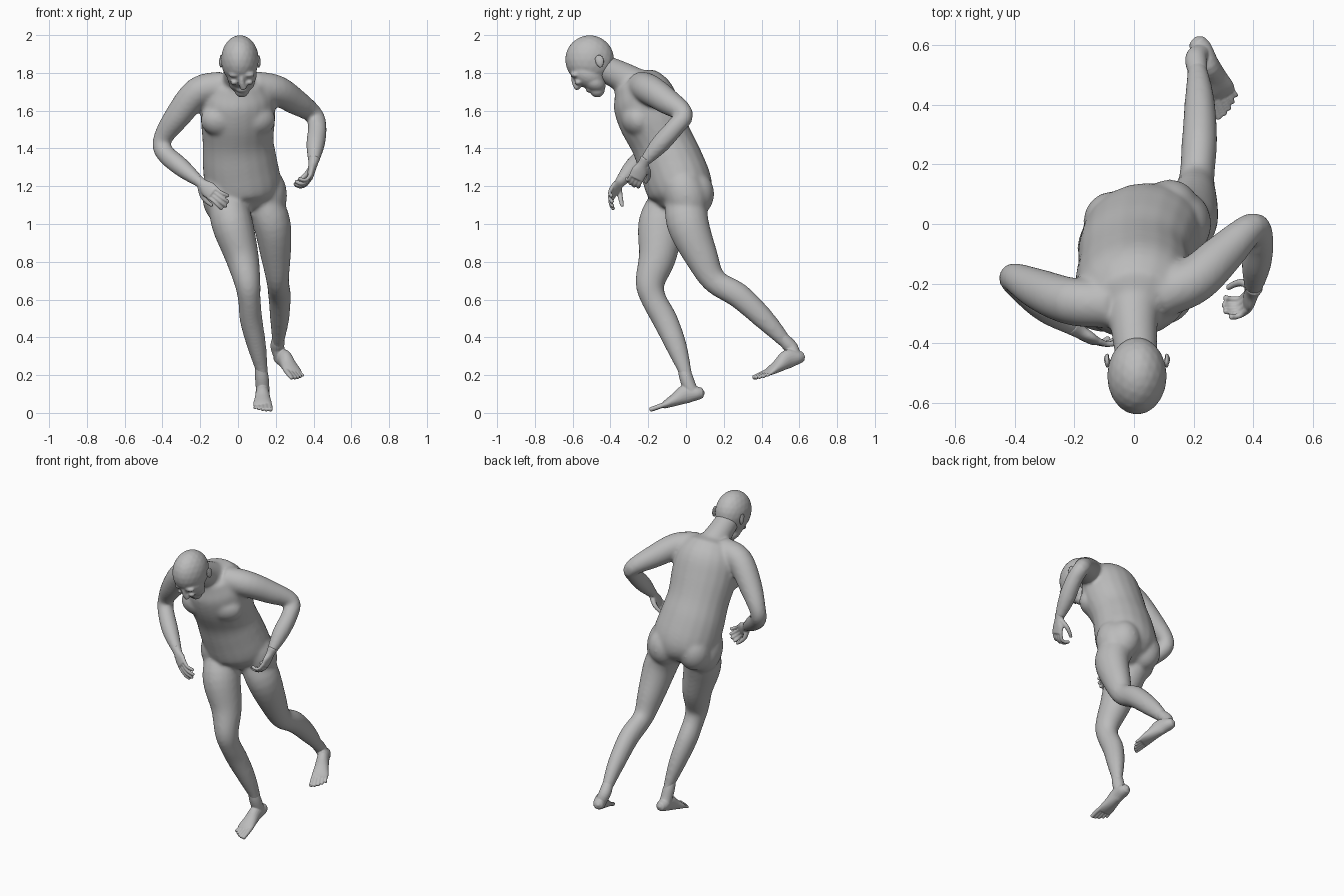
import bpy, bmesh, math
from mathutils import Vector, Matrix, Euler

if "Cube" in bpy.data.objects:
    bpy.data.objects.remove(bpy.data.objects["Cube"])

GREY = (0.5, 0.5, 0.5, 1)
skin = bpy.data.materials.new("grey_skin")
skin.use_nodes = True
skin.diffuse_color = GREY
skin.node_tree.nodes["Principled BSDF"].inputs["Base Color"].default_value = GREY


def resample(points, steps=4):
    """Smooth Catmull-Rom path through the given points."""
    points = [points[0] * 2 - points[1]] + points + [points[-1] * 2 - points[-2]]
    path = []
    for before, start, end, after in zip(points, points[1:], points[2:], points[3:]):
        for step in range(steps):
            t = step / steps
            slope = (end - before) / 2
            next_slope = (after - start) / 2
            bend = (end - start) * 3 - slope * 2 - next_slope
            twist = (start - end) * 2 + slope + next_slope
            path.append(start + slope * t + bend * t * t + twist * t ** 3)
    return path + [points[-2]]


def loft(bm, rows, side=(1, 0, 0), flat=1, sides=20):
    """Closed tube through rows of position, side radius and optional depth radius."""
    path = resample([Vector((*row[:4], row[-1] * flat)) for row in rows])
    centres = [Vector(point[:3]) for point in path]
    last = len(path) - 1
    rings, tips = [], []
    for i, centre in enumerate(centres):
        along = (centres[min(i + 1, last)] - centres[max(i - 1, 0)]).normalized()
        across = Vector(side)
        across = (across - along * across.dot(along)).normalized()
        depth = along.cross(across)
        width, height = path[i][3:]
        ring = []
        for k in range(sides):
            angle = math.tau * k / sides
            ring.append(bm.verts.new(centre + across * width * math.cos(angle)
                                     + depth * height * math.sin(angle)))
        rings.append(ring)
        if i in (0, last):
            outward = along if i else -along
            tips.append(bm.verts.new(centre + outward * min(width, height) / 2))
    for k in range(sides):
        n = (k + 1) % sides
        for low, high in zip(rings, rings[1:]):
            bm.faces.new((low[k], low[n], high[n], high[k]))
        bm.faces.new((rings[0][n], rings[0][k], tips[0]))
        bm.faces.new((rings[-1][k], rings[-1][n], tips[1]))


def ball(bm, centre, radii, rotation=(0, 0, 0)):
    matrix = Matrix.LocRotScale(Vector(centre), Euler(rotation), Vector(radii))
    bmesh.ops.create_icosphere(bm, subdivisions=3, radius=1, matrix=matrix)


def finish(bm, name, voxel, smoothing):
    """Fuse the overlapping volumes into one smooth skin."""
    bmesh.ops.recalc_face_normals(bm, faces=bm.faces[:])
    mesh = bpy.data.meshes.new(name)
    bm.to_mesh(mesh)
    bm.free()
    mesh.materials.append(skin)
    mesh.shade_smooth()
    obj = bpy.data.objects.new(name, mesh)
    bpy.context.collection.objects.link(obj)
    fuse = obj.modifiers.new("fuse", 'REMESH')
    fuse.mode = 'VOXEL'
    fuse.voxel_size = voxel
    fuse.use_smooth_shade = True
    relax = obj.modifiers.new("relax", 'SMOOTH')
    relax.factor = 0.5
    relax.iterations = smoothing


# Body: torso and neck
body = bmesh.new()
loft(body, [(.03, -.02, 1.1, .14), (.03, -.03, 1.18, .2), (.01, -.08, 1.32, .2),
            (0, -.13, 1.44, .19), (0, -.19, 1.57, .2), (0, -.23, 1.68, .19),
            (0, -.27, 1.76, .14)], side=(.96, .26, 0), flat=.86)
loft(body, [(0, -.25, 1.72, .1), (0, -.34, 1.78, .08), (.01, -.47, 1.84, .07)])
# Chest muscles, buttocks and hips
for x, y in ((-.09, -.28), (.09, -.26)):
    ball(body, (x, y, 1.55), (.11, .08, .09), (.4, 0, .2))
for x, y in ((-.07, .01), (.12, .05)):
    ball(body, (x, y, 1.16), (.1, .1, .12))
for x, y in ((-.09, -.08), (.16, 0)):
    ball(body, (x, y, 1.15), (.1, .11, .15), (.3, 0, 0))

# Arms, from collar to wrist
loft(body, [(.08, -.24, 1.73, .08), (.2, -.19, 1.71, .08), (.3, -.1, 1.65, .07),
            (.4, -.01, 1.58, .05), (.42, -.06, 1.51, .05), (.41, -.14, 1.42, .05),
            (.4, -.22, 1.33, .03)], side=(1, -1, 0))
loft(body, [(-.08, -.27, 1.73, .08), (-.21, -.26, 1.7, .08), (-.32, -.22, 1.57, .07),
            (-.4, -.18, 1.45, .05), (-.39, -.2, 1.38, .05), (-.3, -.28, 1.3, .05),
            (-.2, -.35, 1.22, .03)], side=(0, 1, 0))

# Legs, from hip to ankle
loft(body, [(.13, 0, 1.12, .1), (.18, .01, 1, .1), (.2, .08, .83, .08),
            (.21, .15, .7, .06), (.22, .28, .62, .06), (.22, .42, .49, .05),
            (.21, .54, .36, .03), (.2, .57, .32, .03)], flat=1.12)
loft(body, [(-.06, -.08, 1.12, .1), (-.03, -.13, 1, .11), (.02, -.15, .83, .09),
            (.05, -.19, .69, .07), (.06, -.17, .6, .06), (.07, -.11, .49, .06),
            (.1, -.05, .35, .05), (.13, 0, .2, .03), (.13, .01, .13, .03)], flat=1.12)
finish(body, "body", .01, 14)

# Head: skull, face, jaw, chin, nose, lips, brow and eyelids
head = bmesh.new()
ball(head, (.01, -.51, 1.87), (.1, .13, .13))
ball(head, (.02, -.52, 1.79), (.08, .1, .07), (-.5, 0, .1))
ball(head, (.02, -.49, 1.75), (.07, .07, .05), (-.5, 0, .1))
ball(head, (.02, -.47, 1.71), (.04, .04, .04))
loft(head, [(.02, -.6, 1.79, .01), (.02, -.59, 1.75, .015), (.03, -.57, 1.72, .02)])
ball(head, (.02, -.51, 1.71), (.03, .02, .015))
for outward in (-1, 1):
    x = .02 + outward * .04
    ball(head, (x, -.59, 1.79), (.03, .02, .015), (0, 0, outward * .3))
    ball(head, (x, -.57, 1.75), (.02, .02, .015))
finish(head, "head", .006, 6)

# Ears: a thin shell with a raised rim
for outward, name in ((-1, "right_ear"), (1, "left_ear")):
    ear = bmesh.new()
    x = .01 + outward * .1
    ball(ear, (x, -.46, 1.86), (.01, .02, .03), (.3, 0, -outward * .2))
    rim = []
    for degrees in range(-80, 200, 40):
        angle = math.radians(degrees)
        rim.append((x, -.46 + .02 * math.cos(angle), 1.86 + .03 * math.sin(angle), .006))
    loft(ear, rim, sides=8)
    finish(ear, name, .004, 3)


def frame(origin, forward, side, up):
    """Returns a function that places a local row with its two radii."""
    def place(a, b, c, width, height=None):
        spot = Vector(origin) + forward * a + side * b + up * c
        return (*spot, width, height or width)
    return place


def hand(name, wrist, along, palm, curl):
    along = Vector(along).normalized()
    palm = Vector(palm)
    palm = (palm - along * palm.dot(along)).normalized()
    thumb = along.cross(palm) if name.startswith("left") else palm.cross(along)
    at = frame(wrist, along, thumb, palm)
    bm = bmesh.new()
    loft(bm, [at(-.02, 0, 0, .03), at(.02, 0, 0, .03, .024),
              at(.06, 0, 0, .043, .02), at(.1, 0, 0, .04, .015)], side=thumb)
    # Four fingers, each bending at three joints
    for finger, size in enumerate((.95, 1.05, 1, .8)):
        a, b, c, bend = .09, .03 - .02 * finger, 0, curl / 2
        rows = [at(a, b, c, .012)]
        for length in (.045, .03, .03):
            a += length * size * math.cos(bend)
            c += length * size * math.sin(bend)
            bend += curl
            rows.append(at(a, b * len(rows) ** .2, c, .01))
        loft(bm, rows, side=thumb, sides=10)
    loft(bm, [at(.02, .02, 0, .017), at(.05, .05, .02, .014),
              at(.08, .06, .04, .012), at(.11, .06, .06, .01)], side=palm, sides=10)
    finish(bm, name, .0045, 3)


hand("left_hand", (.4, -.22, 1.33), (-.2, -.45, -.9), (-1, -.1, 0), .7)
hand("right_hand", (-.2, -.35, 1.22), (.7, -.45, -.6), (.3, .9, -.1), .35)


def foot(name, heel, toe, inner, ankle):
    forward = (Vector(toe) - Vector(heel)).normalized()
    side = forward.cross(Vector((0, 0, 1))).normalized()
    at = frame(heel, forward, side, side.cross(forward))
    bm = bmesh.new()
    loft(bm, [at(.015, 0, .035, .027), at(.045, 0, .04, .037), at(.1, 0, .05, .037, .05),
              at(.16, 0, .035, .043, .035), at(.21, 0, .024, .05, .023),
              at(.235, 0, .017, .047, .015)], side=side)
    # Ankle, blending up into the leg
    loft(bm, [at(.06, 0, .04, .035)] + ankle, side=side)
    # Toes, largest on the inner side
    for i in range(5):
        b, r = inner * (.04 - .02 * i), .0145 - .0013 * i
        loft(bm, [at(.2, b * .85, r + .01, r), at(.255, b, r + .005, r * .9),
                  at(.305 - .003 * i * i, b * 1.05, r, r * .85)], side=side, sides=10)
    finish(bm, name, .004, 3)


foot("left_foot", (.2, .64, .27), (.33, .36, .165), 1,
     [(.21, .56, .34, .036), (.21, .535, .37, .036), (.217, .5, .41, .03)])
foot("right_foot", (.13, .11, .075), (.13, -.2, 0), -1,
     [(.13, .02, .135, .036), (.126, 0, .19, .036), (.12, -.015, .24, .03)])
